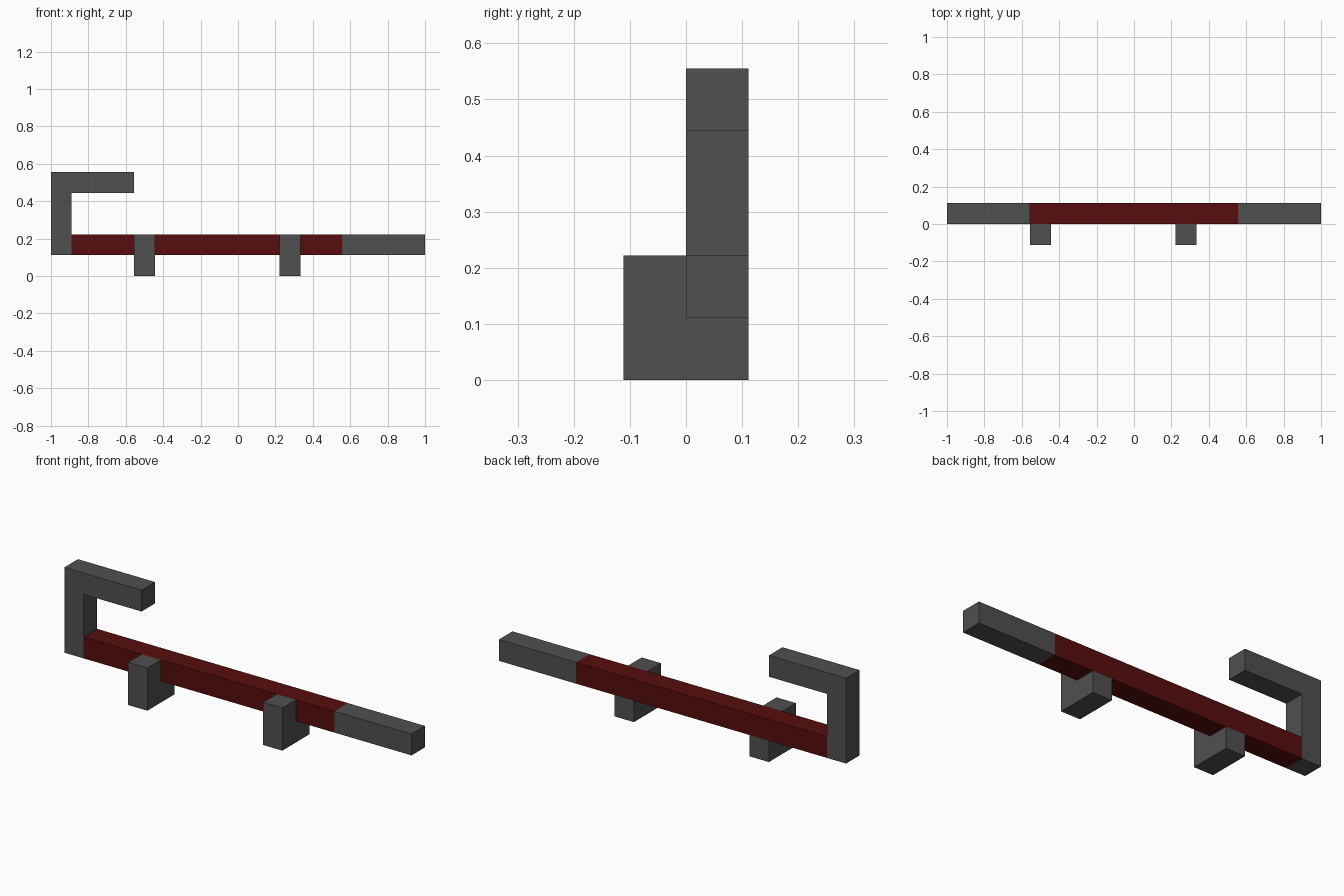
import bpy
import bmesh
from mathutils import Vector

if "Cube" in bpy.data.objects:
    bpy.data.objects.remove(bpy.data.objects["Cube"])

U = 1 / 9  # grid unit: the bar is 18 units long


def material(name, rgb):
    m = bpy.data.materials.new(name)
    m.diffuse_color = (*rgb, 1)
    m.use_nodes = True
    m.node_tree.nodes["Principled BSDF"].inputs["Base Color"].default_value = m.diffuse_color
    return m


grey = material("dark grey", (0.08, 0.08, 0.08))
red = material("dark red", (0.095, 0.004, 0.004))


def prism(name, profile, extrude, mat):
    """Extrude a flat outline (in grid units) into a solid."""
    bm = bmesh.new()
    face = bm.faces.new([bm.verts.new(Vector(p) * U) for p in profile])
    ext = bmesh.ops.extrude_face_region(bm, geom=[face], use_keep_orig=True)
    moved = [g for g in ext["geom"] if isinstance(g, bmesh.types.BMVert)]
    bmesh.ops.translate(bm, verts=moved, vec=Vector(extrude) * U)
    bmesh.ops.recalc_face_normals(bm, faces=bm.faces)
    mesh = bpy.data.meshes.new(name)
    bm.to_mesh(mesh)
    bm.free()
    mesh.materials.append(mat)
    obj = bpy.data.objects.new(name, mesh)
    bpy.context.collection.objects.link(obj)
    return obj


def bar(name, x0, x1, mat):
    outline = [(x0, 0, 1), (x0, 1, 1), (x0, 1, 2), (x0, 0, 2)]
    return prism(name, outline, (x1 - x0, 0, 0), mat)


# Straight bar: red middle and grey end
bar("red_bar", -8, 5, red)
bar("grey_bar_end", 5, 9, grey)

# Hooked handle: upright with an arm reaching back over the bar
hook = [(-9, 1), (-8, 1), (-8, 4), (-5, 4), (-5, 5), (-9, 5)]
prism("hook_handle", [(x, 0, z) for x, z in hook], (0, 1, 0), grey)

# L-shaped brackets that wrap under and in front of the bar
bracket = [(-1, 0), (1, 0), (1, 1), (0, 1), (0, 2), (-1, 2)]
for name, x in (("left_bracket", -5), ("right_bracket", 2)):
    prism(name, [(x, y, z) for y, z in bracket], (1, 0, 0), grey)
